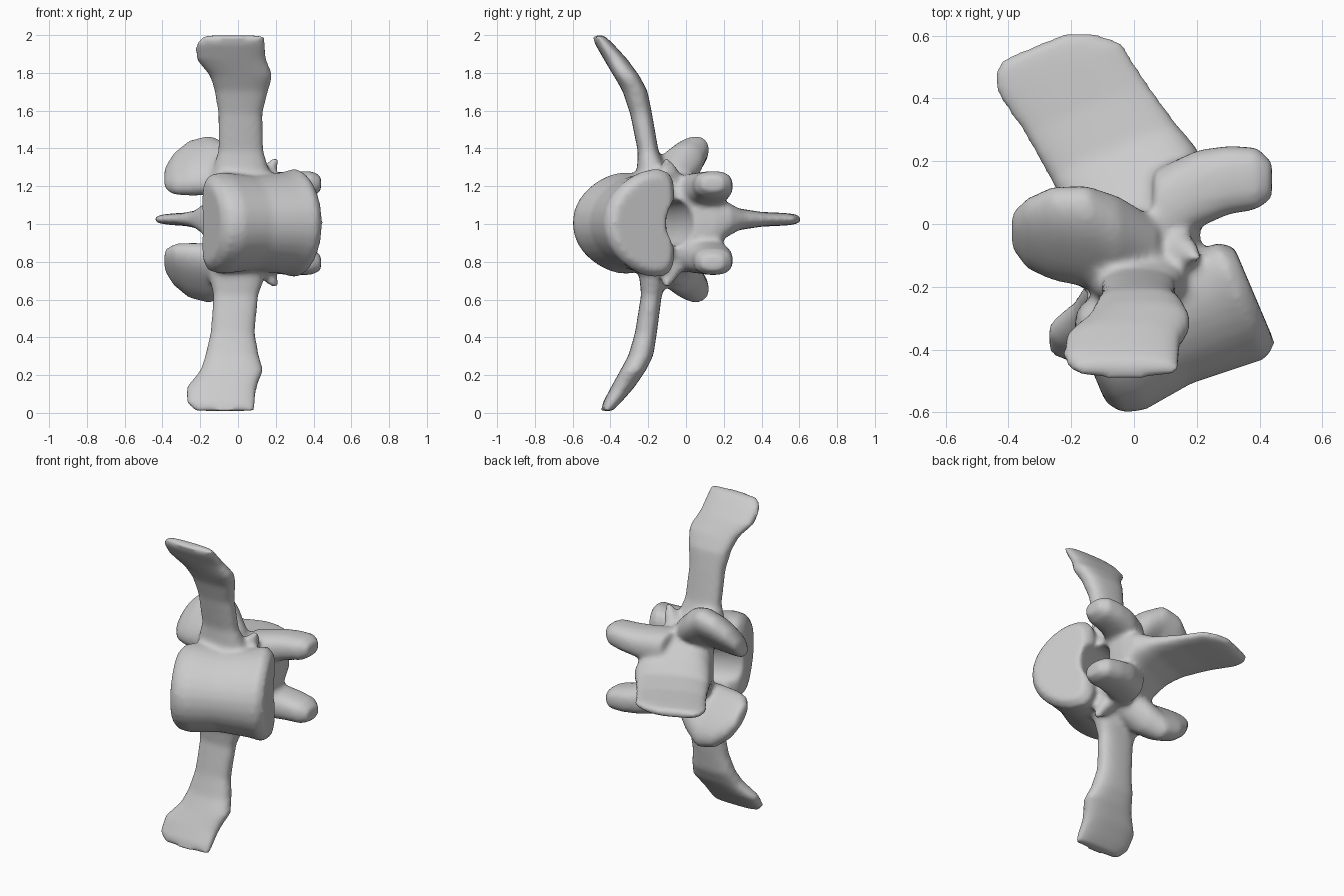
import bpy, bmesh, math
from mathutils import Vector

cube = bpy.data.objects.get("Cube")
if cube:
    bpy.data.objects.remove(cube)

MID = 1.005                        # mirror plane height
A = math.radians(23)               # turn of the body axis
U = Vector((math.cos(A), math.sin(A), 0))
V = Vector((-math.sin(A), math.cos(A), 0))
X, Y, Z = Vector((1, 0, 0)), Vector((0, 1, 0)), Vector((0, 0, 1))


def local(u, v, z=MID):
    return U * u + V * v + Z * z


def loft(bm, sections, power=2.0, bend=0.0, n=32):
    """Skin superellipse rings (centre, half axis, half axis); bend makes them kidney-shaped."""
    rings = []
    for c, a, b in sections:
        ring = []
        for i in range(n):
            t = 2 * math.pi * i / n
            ct, st = math.cos(t), math.sin(t)
            p = math.copysign(abs(ct) ** (2 / power), ct)
            q = math.copysign(abs(st) ** (2 / power), st)
            ring.append(bm.verts.new(c + a * (p + bend * q * q) + b * q))
        rings.append(ring)
    faces = [bm.faces.new((r[i], r[(i + 1) % n], s[(i + 1) % n], s[i]))
             for r, s in zip(rings, rings[1:]) for i in range(n)]
    faces += [bm.faces.new(rings[0][::-1]), bm.faces.new(rings[-1])]
    bmesh.ops.recalc_face_normals(bm, faces=faces)


def make(name, bm):
    mesh = bpy.data.meshes.new(name)
    bm.to_mesh(mesh)
    bm.free()
    ob = bpy.data.objects.new(name, mesh)
    bpy.context.collection.objects.link(ob)
    return ob


bm = bmesh.new()

# Kidney-section body with flared rims and a blunt keel
body = [(-.305, .13, .21), (-.27, .18, .255), (-.2, .2, .27), (-.03, .18, .25),
        (.15, .195, .27), (.22, .2, .29), (.265, .165, .25)]
loft(bm, [(local(u, -.36), V * hv, Z * hz) for u, hv, hz in body], 2.2, .5)

# Arch narrowing into the flat spine plate
arch = [(-.24, -.14, .14, .25), (-.12, -.16, .19, .27), (-.02, -.16, .24, .25),
        (.06, -.17, .27, .185), (.14, -.18, .28, .115), (.24, -.19, .25, .062),
        (.4, -.21, .215, .04), (.55, -.24, .19, .034), (.61, -.23, .12, .03),
        (.645, -.19, .04, .022)]
loft(bm, [(local((a + b) / 2, v, MID + .02 * (v > .1)), U * ((b - a) / 2), Z * h)
          for v, a, b, h in arch], 2.6)

# Long curved side wings: offset, x range, y centre, y half thickness
wing = [(.16, -.15, .18, -.17, .11), (.28, -.135, .165, -.18, .08),
        (.38, -.105, .135, -.2, .055), (.58, -.105, .13, -.238, .058),
        (.7, -.125, .16, -.27, .066), (.78, -.15, .185, -.315, .068),
        (.87, -.225, .15, -.375, .062), (.95, -.225, .145, -.435, .048),
        (.995, -.18, .14, -.465, .03)]
# Rear and front joint lobes: x, y, offset, half height, half thickness
rear = [(.08, -.10, .19, .12, .09), (-.05, -.06, .27, .17, .11),
        (-.15, -.04, .305, .2, .095), (-.26, -.03, .29, .185, .085),
        (-.34, -.03, .26, .14, .065), (-.39, -.02, .235, .07, .035)]
front = [(.06, .03, .15, .14, .11), (.2, .11, .18, .125, .09), (.3, .14, .195, .11, .08),
         (.39, .145, .205, .1, .07), (.44, .14, .21, .06, .04)]
spike = [(.1, -.07, .2, .08), (.16, -.09, .28, .05), (.195, -.105, .34, .018)]

for s in (1, -1):
    low = s < 0
    # The lower wing leans a little aside and its lobe sits closer in
    dx, dy, dz = (-.05, .045, -.04) if low else (0, 0, 0)
    loft(bm, [(Vector(((a + b) / 2 + dx * min(1, d * 1.4), y + dy * d, MID + s * d)),
               X * ((b - a) / 2), Y * h) for d, a, b, y, h in wing], 2.6)
    tall, thin = Vector((0, .72, .69 * s)), Vector((0, .69, -.72 * s))
    loft(bm, [(Vector((x, y, MID + s * (d + dz))), tall * h, thin * t)
              for x, y, d, h, t in rear], 2.3)
    loft(bm, [(Vector((x, y, MID + s * d)), Y * h, Z * t) for x, y, d, h, t in front], 2.5)
    loft(bm, [(Vector((x, y, MID + s * d)), X * r, Y * r) for x, y, d, r in spike])
vertebra = make("vertebra", bm)

# Canal between body and arch
bm = bmesh.new()
loft(bm, [(local(u, -.135), V * (.08 + .02 * abs(u)), Z * (.115 + .05 * abs(u)))
          for u in (-.6, -.2, 0, .2, .6)])
canal = make("canal_cutter", bm)
canal.hide_render = True

# Fuse, carve and soften
bpy.ops.object.select_all(action='DESELECT')
bpy.context.view_layer.objects.active = vertebra
vertebra.select_set(True)


def apply(kind, **settings):
    m = vertebra.modifiers.new(kind.title(), kind)
    for key, value in settings.items():
        setattr(m, key, value)
    bpy.ops.object.modifier_apply(modifier=m.name)


apply('REMESH', mode='VOXEL', voxel_size=.014)
apply('BOOLEAN', operation='DIFFERENCE', object=canal, solver='EXACT')
apply('REMESH', mode='VOXEL', voxel_size=.014)
apply('SMOOTH', factor=.5, iterations=8)
bpy.data.objects.remove(canal)

# Bone colour
bone = bpy.data.materials.new("bone_grey")
bone.use_nodes = True
colour = (.6, .6, .6, 1)
bone.diffuse_color = colour
bone.node_tree.nodes["Principled BSDF"].inputs["Base Color"].default_value = colour
vertebra.data.materials.clear()
vertebra.data.materials.append(bone)
bpy.ops.object.shade_smooth()
